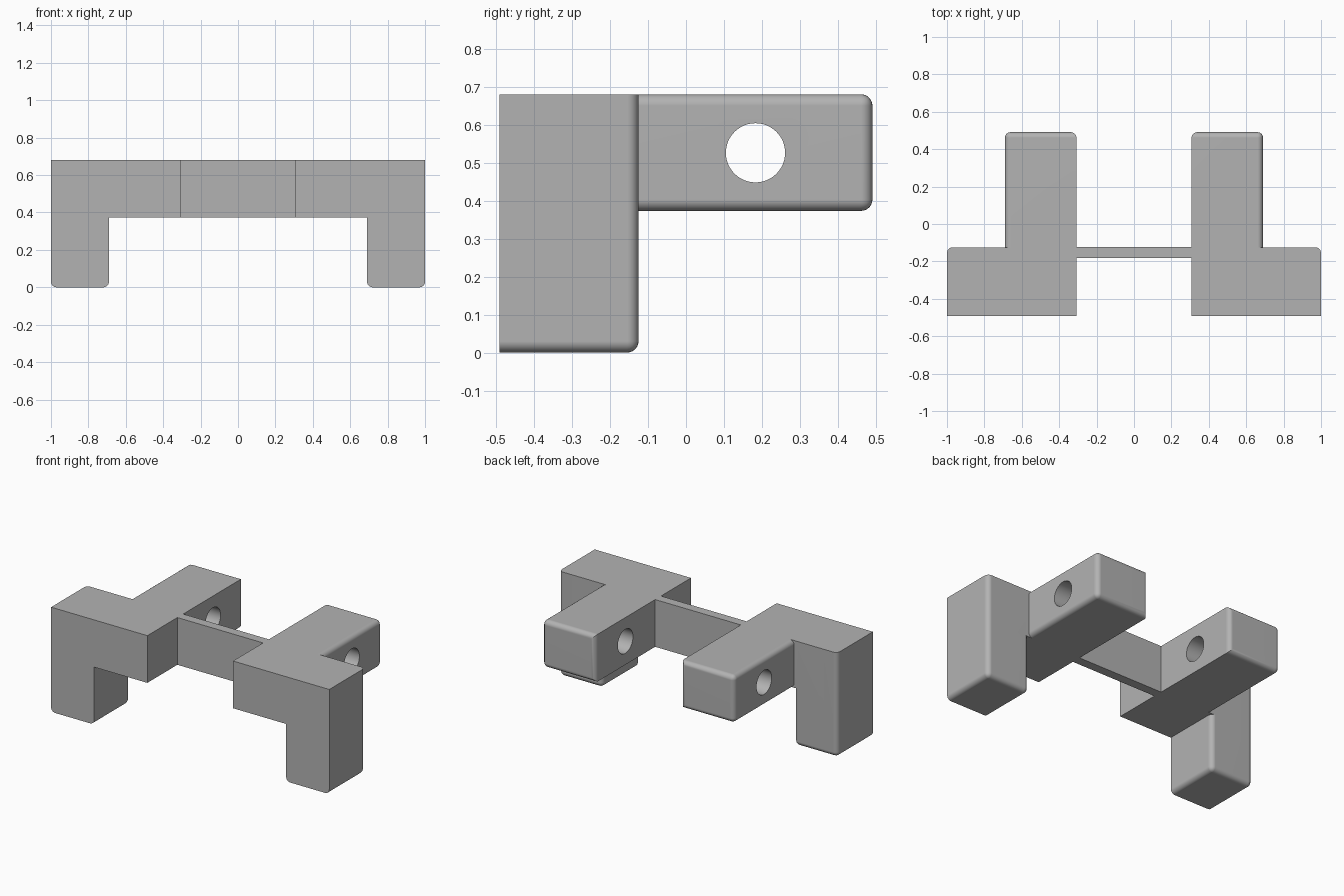
import bpy, bmesh, math
from mathutils import Vector

if "Cube" in bpy.data.objects:
    bpy.data.objects.remove(bpy.data.objects["Cube"], do_unlink=True)

# Key dimensions
INNER, MID, OUTER = 0.308, 0.69, 1.0
FRONT, WING_BACK, ARM_END = -0.491, -0.125, 0.491
UNDER, TOP = 0.373, 0.68
ROUND = 0.03

grey = bpy.data.materials.new("plain grey")
grey.use_nodes = True
colour = (0.45, 0.45, 0.45, 1)
grey.diffuse_color = colour
grey.node_tree.nodes["Principled BSDF"].inputs["Base Color"].default_value = colour


def add_object(name, bm):
    bmesh.ops.recalc_face_normals(bm, faces=bm.faces)
    mesh = bpy.data.meshes.new(name)
    bm.to_mesh(mesh)
    bm.free()
    mesh.materials.append(grey)
    obj = bpy.data.objects.new(name, mesh)
    bpy.context.collection.objects.link(obj)
    return obj


def box(name, low, high, rounded=None):
    """Box between two corners; edges whose midpoint passes the rule are rounded."""
    low, high = Vector(low), Vector(high)
    bm = bmesh.new()
    bmesh.ops.create_cube(bm, size=1)
    for v in bm.verts:
        v.co = (low + high) / 2 + v.co * (high - low)
    if rounded:
        edges = [e for e in bm.edges if rounded((e.verts[0].co + e.verts[1].co) / 2)]
        bmesh.ops.bevel(bm, geom=edges, offset=ROUND, segments=6, profile=0.5,
                        affect='EDGES', clamp_overlap=True)
    return add_object(name, bm)


def near(a, b):
    return abs(a - b) < 1e-4


def activate(obj):
    bpy.ops.object.select_all(action='DESELECT')
    obj.select_set(True)
    bpy.context.view_layer.objects.active = obj


def combine(obj, tool, operation):
    activate(obj)
    mod = obj.modifiers.new("combine", 'BOOLEAN')
    mod.operation, mod.solver, mod.object = operation, 'EXACT', tool
    bpy.ops.object.modifier_apply(modifier=mod.name)
    bpy.data.objects.remove(tool, do_unlink=True)


# Sharp-edged front block linking the leg and the arm
bracket = box("bracket", (INNER, FRONT, UNDER), (0.9, WING_BACK, TOP))

# Leg: rounded around the foot and down the back corners, flat at the front
leg = box("leg", (MID, FRONT, 0), (OUTER, WING_BACK, TOP),
          lambda m: not near(m.y, FRONT) and not near(m.z, TOP))
combine(bracket, leg, 'UNION')

# Arm: rounded around its free end and along its outer long edges
arm = box("arm", (INNER, WING_BACK - 0.1, UNDER), (MID, ARM_END, TOP),
          lambda m: near(m.y, ARM_END) or (near(m.x, MID) and m.y > 0))
combine(bracket, arm, 'UNION')

# Round hole through the arm
bm = bmesh.new()
bmesh.ops.create_cone(bm, cap_ends=True, segments=48, radius1=0.078, radius2=0.078, depth=1)
hole = add_object("hole_cutter", bm)
hole.rotation_euler.y = math.pi / 2
hole.location = (0.5, 0.183, 0.526)
hole.hide_render = True
bpy.context.view_layer.update()
combine(bracket, hole, 'DIFFERENCE')

# Matching bracket on the other side, with clean shading on the flats
activate(bracket)
bpy.ops.object.shade_smooth_by_angle(angle=math.radians(30))
bracket.modifiers.new("mirror", 'MIRROR').use_mirror_merge = False
normals = bracket.modifiers.new("flat faces", 'WEIGHTED_NORMAL')
normals.keep_sharp = True

# Thin bar joining the two brackets
box("crossbar", (-INNER, -0.183, UNDER), (INNER, WING_BACK + 0.002, TOP))
